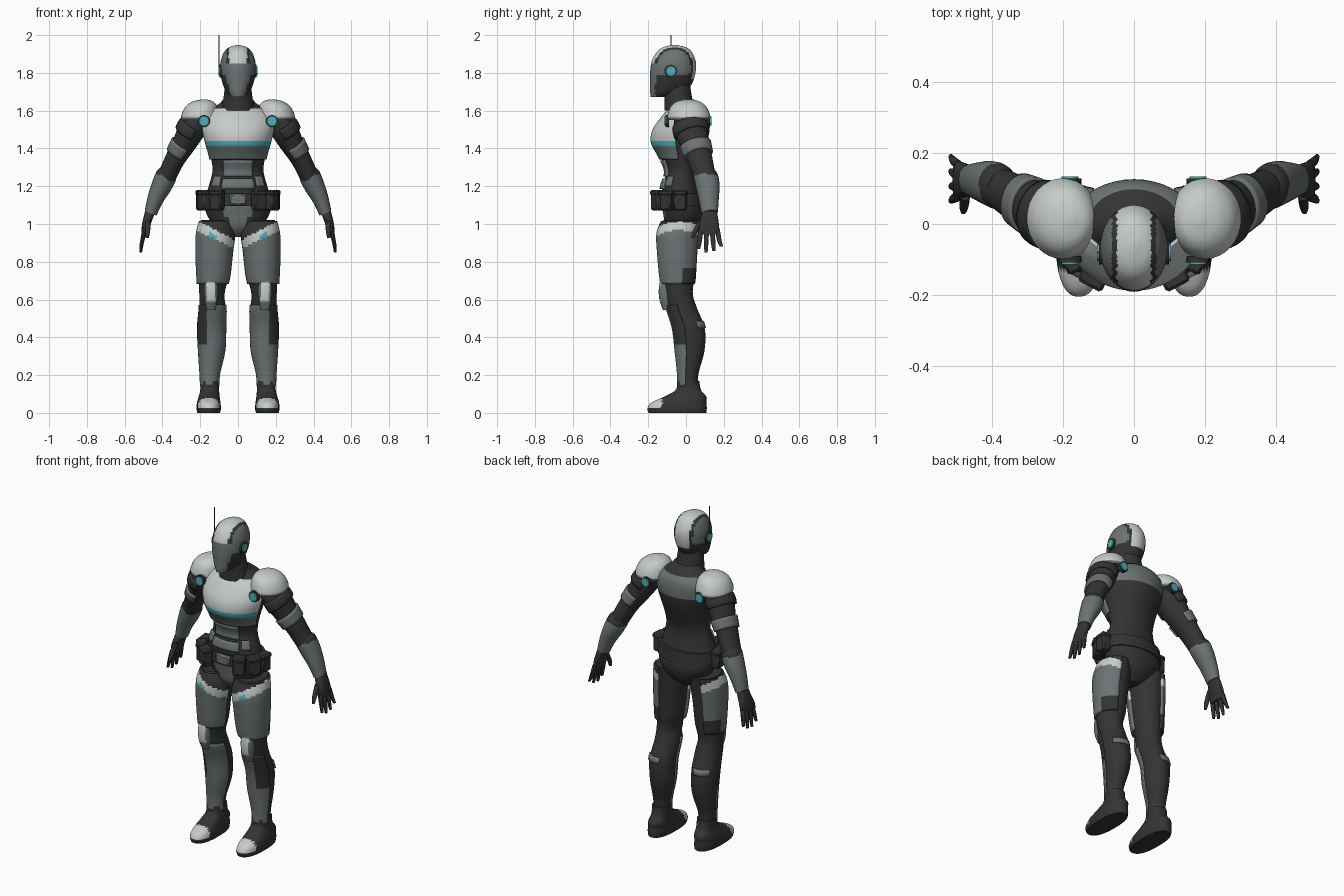
import bpy, bmesh, math
from mathutils import Vector, Matrix

cube = bpy.data.objects.get("Cube")
if cube:
    bpy.data.objects.remove(cube)

# Materials
DARK, GREY, WHITE, CYAN = range(4)
MATS = []
for name, rgb in (("dark undersuit", (.034, .034, .035)), ("armour grey", (.15, .168, .172)),
                  ("pale armour", (.56, .60, .59)), ("cyan light", (.07, .44, .48))):
    m = bpy.data.materials.new(name)
    m.use_nodes = True
    m.diffuse_color = (*rgb, 1)
    m.node_tree.nodes["Principled BSDF"].inputs["Base Color"].default_value = (*rgb, 1)
    MATS.append(m)
made = []


def finish(bm, name, rule, mirror):
    """Turn a bmesh into an object, colouring faces by a fixed index or a rule on the face centre."""
    mesh = bpy.data.meshes.new(name)
    bm.normal_update()
    for f in bm.faces:
        f.material_index = rule(f.calc_center_median()) if callable(rule) else rule
    bm.to_mesh(mesh)
    bm.free()
    for m in MATS:
        mesh.materials.append(m)
    ob = bpy.data.objects.new(name, mesh)
    bpy.context.collection.objects.link(ob)
    if mirror:
        ob.modifiers.new("Mirror", "MIRROR").use_mirror_merge = False
    made.append(ob)
    return ob


def smooth_rings(rings, sub):
    """Catmull-Rom interpolation of (x, y, z, rx, ry) rings."""
    out = []
    last = len(rings) - 1
    for i in range(last):
        a, b, c, d = (rings[max(0, min(last, i + k))] for k in (-1, 0, 1, 2))
        for s in range(sub):
            t = s / sub
            out.append([.5 * (2*q + (r-p)*t + (2*p - 5*q + 4*r - w)*t*t + (3*q - p - 3*r + w)*t**3)
                        for p, q, r, w in zip(a, b, c, d)])
    return out + [list(rings[-1])]


def loft(name, rings, rule, axis=(0, 0, 1), n=32, sub=6, power=2, grow=0, arc=None, span=None, mirror=False):
    """Skin elliptical rings, listed bottom to top; with an arc in degrees it makes an open plate."""
    d = Vector(axis).normalized()
    ref = Vector((0, 0, 1)) if abs(d.y) > .9 else Vector((0, 1, 0))
    v = (ref - d * ref.dot(d)).normalized()
    u = v.cross(d)
    rows = smooth_rings(rings, sub)
    if span:
        rows = [r for r in rows if span[0] <= r[2] <= span[1]]
    start, end = arc or (0, 360)
    count = n + 1 if arc else n
    bm = bmesh.new()
    grid = []
    for x, y, z, rx, ry in rows:
        row = []
        for j in range(count):
            a = math.radians(start + (end - start) * j / n)
            cu, sv = (math.copysign(abs(f) ** (2 / power), f) for f in (math.cos(a), math.sin(a)))
            row.append(bm.verts.new(Vector((x, y, z)) + u * cu * (rx + grow) + v * sv * (ry + grow)))
        grid.append(row)
    for lo, hi in zip(grid, grid[1:]):
        for j in range(n):
            k = (j + 1) % count
            bm.faces.new((lo[j], lo[k], hi[k], hi[j]))
    if not arc:
        bm.faces.new(grid[0][::-1])
        bm.faces.new(grid[-1])
    ob = finish(bm, name, rule, mirror)
    if arc:
        ob.modifiers.new("Thickness", "SOLIDIFY").thickness = grow + .004
    return ob


def disc(name, centre, axis, radius, depth, rule, mirror=True):
    tip = Vector(centre) + Vector(axis) * depth
    return loft(name, [(*centre, radius, radius), (*tip, radius, radius)], rule, axis, 20, 1, mirror=mirror)


def box(name, centre, size, turn, rule, mirror=True):
    bm = bmesh.new()
    bmesh.ops.create_cube(bm, size=1, matrix=Matrix.Translation(centre)
                          @ Matrix.Rotation(math.radians(turn), 4, 'Z') @ Matrix.Diagonal((*size, 1)))
    bmesh.ops.bevel(bm, geom=bm.edges[:], offset=.008, segments=1, affect='EDGES')
    return finish(bm, name, rule, mirror)


# Torso with chest and abdomen plates
TORSO = [(0, -.02, .93, .04, .04), (0, -.015, .98, .115, .09), (0, -.01, 1.05, .165, .11),
         (0, -.02, 1.12, .175, .11), (0, -.028, 1.2, .155, .098), (0, -.022, 1.28, .135, .083),
         (0, -.027, 1.36, .145, .112), (0, -.032, 1.43, .165, .142), (0, -.02, 1.5, .18, .145),
         (0, .003, 1.57, .175, .12), (0, .012, 1.61, .14, .095), (0, 0, 1.64, .095, .075),
         (0, -.02, 1.66, .08, .06)]


def torso_colour(c):
    crotch = c.z < 1.1 and c.y < -.05 and abs(c.x) < .02 + .45 * (c.z - .95)
    upper_back = c.y > 0 and 1.5 < c.z < 1.62
    return GREY if crotch or upper_back else DARK


def chest_colour(c):
    if c.z < 1.41:
        return GREY
    if c.z < 1.437:
        return CYAN
    return WHITE if c.y < -.03 else GREY


loft("torso", TORSO, torso_colour, n=40)
loft("chest_plate", TORSO, chest_colour, n=40, sub=8, grow=.012, arc=(-172, -8), span=(1.34, 1.615))
for label, lo, hi in (("upper", 1.25, 1.335), ("lower", 1.175, 1.24)):
    loft(label + "_abdomen_plate", TORSO, GREY, n=12, grow=.012, arc=(-122, -58), span=(lo, hi))
loft("side_abdomen_plates", TORSO, GREY, n=6, grow=.01, arc=(-52, -30), span=(1.19, 1.26), mirror=True)

# Neck
loft("neck", [(0, -.03, 1.6, .088, .085), (0, -.04, 1.66, .078, .074), (0, -.05, 1.76, .065, .068)], DARK)

# Helmet
HEAD = [(0, -.145, 1.672, .035, .042), (0, -.1, 1.70, .062, .09), (0, -.08, 1.74, .08, .11),
        (0, -.07, 1.80, .094, .12), (0, -.065, 1.86, .092, .117), (0, -.062, 1.91, .074, .093),
        (0, -.06, 1.935, .048, .062), (0, -.06, 1.947, .012, .016)]


def head_colour(c):
    side = abs(c.x)
    crest = c.z > 1.85 or (c.y > 0 and c.z > 1.77)
    if crest and side < .048:
        return WHITE
    if crest and side < .062:
        return DARK
    face = c.y < -.1 and side < .035 + .25 * (c.z - 1.67)
    return GREY if face or c.z > 1.79 else DARK


loft("helmet", HEAD, head_colour, n=48)
disc("ear_mounts", (.08, -.08, 1.81), (1, 0, 0), .034, .018, DARK)
disc("ear_lights", (.09, -.08, 1.81), (1, 0, 0), .024, .014, CYAN)
disc("antenna", (-.1, -.08, 1.8), (0, 0, 1), .0025, .2, DARK, mirror=False)

# Belt, buckle and pouches
loft("belt", [(0, -.02, 1.095, .185, .122), (0, -.022, 1.165, .178, .118)], DARK, sub=1)
box("buckle", (0, -.138, 1.13), (.09, .03, .06), 0, GREY, mirror=False)
for label, x, y, turn in (("front", .112, -.148, 28), ("corner", .175, -.098, 58), ("side", .192, -.03, 85)):
    box(label + "_pouches", (x, y, 1.122), (.07, .055, .1), turn, DARK)
    box(label + "_pouch_flaps", (x, y, 1.165), (.076, .062, .03), turn, DARK)

# Shoulder pads with round lights
loft("shoulder_pads", [(.2, .015, 1.55, .1, .11), (.2, .015, 1.575, .1, .113), (.194, .013, 1.62, .085, .095),
                       (.186, .012, 1.648, .055, .062), (.18, .012, 1.66, .012, .014)],
     lambda c: WHITE if c.z > 1.565 else GREY, mirror=True)
for label, y, way in (("front", -.09, -1), ("back", .11, 1)):
    disc(label + "_shoulder_mounts", (.18, y, 1.545), (0, way, 0), .032, .018, DARK)
    disc(label + "_shoulder_lights", (.18, y, 1.545), (0, way, 0), .024, .024, CYAN)

# Arms
ARM = [(.378, .1, 1.25, .05, .058), (.335, .075, 1.34, .053, .066), (.288, .05, 1.42, .062, .075),
       (.245, .025, 1.5, .072, .085), (.2, .01, 1.57, .06, .075)]
UPPER = (-.5, -.25, .83)
loft("upper_arms", ARM, DARK, UPPER, mirror=True)
loft("upper_arm_plates", ARM, GREY, UPPER, n=20, grow=.01, arc=(-120, 120), span=(1.36, 1.43), mirror=True)
loft("shoulder_skirts", ARM, DARK, UPPER, n=20, grow=.012, arc=(-110, 110), span=(1.47, 1.54), mirror=True)
loft("forearms", [(.462, .125, 1.06, .034, .044), (.438, .121, 1.13, .043, .053), (.405, .115, 1.2, .054, .063),
                  (.38, .105, 1.255, .056, .064), (.37, .1, 1.28, .045, .05)],
     lambda c: GREY if c.z < 1.25 + .3 * (c.x - .38) else DARK, (-.4, -.1, .9), n=20, mirror=True)

# Hands
loft("palms", [(.496, .122, .945, .015, .056), (.485, .122, 1.0, .023, .052), (.463, .125, 1.07, .028, .038)],
     DARK, n=16, power=2.6, mirror=True)
for label, y, spread, tip in (("index", .078, -.012, .868), ("middle", .108, -.002, .85),
                              ("ring", .138, .01, .856), ("little", .166, .022, .88)):
    loft(label + "_fingers", [(.515, y + spread, tip, .007, .009), (.507, y + spread * .5, .91, .011, .013),
                              (.494, y, .97, .013, .014)], DARK, n=10, sub=3, mirror=True)
loft("thumbs", [(.48, .036, .925, .008, .009), (.478, .05, .965, .013, .014), (.475, .085, 1.02, .015, .02)],
     DARK, n=10, sub=3, mirror=True)

# Legs with thigh, shin and calf plates
LEG = [(.15, .012, .1, .045, .055), (.15, .012, .2, .049, .053), (.14, .022, .33, .068, .076),
       (.14, .015, .45, .073, .084), (.135, -.02, .55, .07, .08), (.138, -.04, .63, .067, .076),
       (.13, -.043, .72, .08, .088), (.125, -.045, .85, .09, .098), (.118, -.042, .95, .094, .104),
       (.12, -.025, 1.02, .075, .095)]


def thigh_colour(c):
    t = c.z - .9 - .5 * c.x
    if t > .008:
        return DARK
    if t > -.042:
        lamp = t < -.015 and abs(c.x - .13) < .022 and c.y < -.1
        return CYAN if lamp else WHITE
    return DARK if c.z < .77 and c.y > -.02 else GREY


loft("legs", LEG, DARK, mirror=True)
loft("thigh_plates", LEG, thigh_colour, sub=8, grow=.011, arc=(-170, 75), span=(.675, 1.015), mirror=True)
loft("shin_plates", LEG, lambda c: DARK if c.z > .36 and c.x > .165 else GREY,
     sub=8, grow=.007, arc=(-168, -15), span=(.13, .58), mirror=True)
loft("calf_plates", LEG, GREY, n=10, grow=.007, arc=(35, 110), span=(.44, .5), mirror=True)

# Knee pads
loft("knee_pads", [(.143, -.1, .545, .024, .022), (.143, -.108, .6, .034, .033), (.143, -.11, .66, .037, .034),
                   (.14, -.106, .715, .028, .028)],
     lambda c: WHITE if abs(c.x - .143) < .024 and c.y < -.115 and .585 < c.z < .695 else GREY,
     n=24, power=2.8, mirror=True)

# Boots
loft("boots", [(.155, -.045, 0, .06, .153), (.155, -.047, .025, .065, .157), (.155, -.037, .055, .062, .145),
               (.153, -.005, .085, .056, .113), (.15, .012, .12, .05, .068), (.15, .012, .17, .05, .058)],
     lambda c: WHITE if c.y < -.125 and c.z > .025 else DARK, n=36, power=2.4, mirror=True)

# Shading
for ob in bpy.context.selected_objects:
    ob.select_set(False)
for ob in made:
    ob.select_set(True)
bpy.context.view_layer.objects.active = made[0]
bpy.ops.object.shade_smooth_by_angle(angle=math.radians(38))
